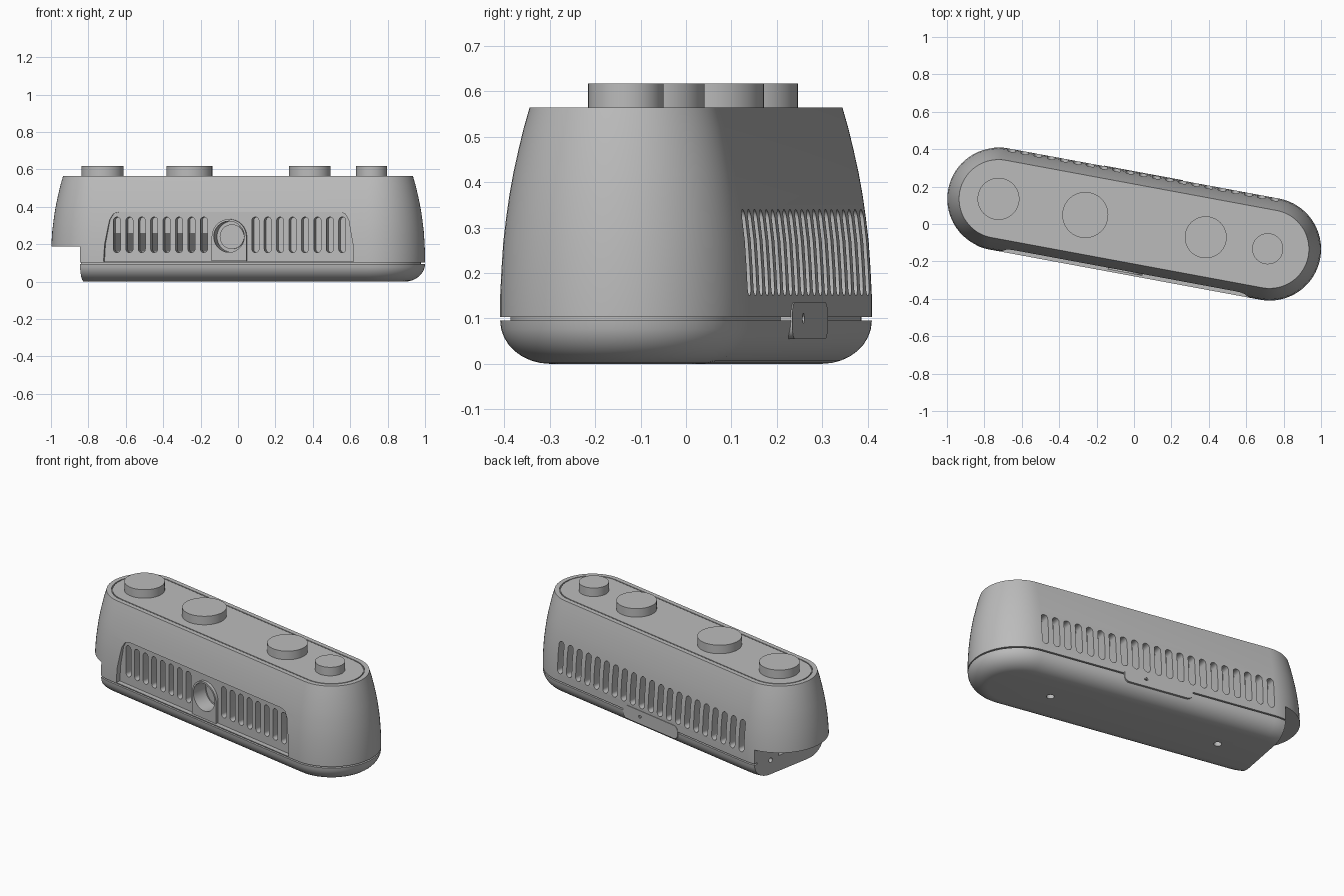
import bpy, bmesh, math

cube = bpy.data.objects.get("Cube")
if cube:
    bpy.data.objects.remove(cube)

HALF = 0.7375              # half distance between the end-cap centres
TURN = math.radians(-10.5)  # the body stands turned about z
made = []


def material(name, value):
    m = bpy.data.materials.new(name)
    m.use_nodes = True
    col = (value, value, value, 1)
    m.diffuse_color = col
    m.node_tree.nodes["Principled BSDF"].inputs["Base Color"].default_value = col
    return m


GREY = material("plain grey", 0.5)
DARK = material("dark grey", 0.12)


def finish(name, bm, mat=GREY):
    bmesh.ops.recalc_face_normals(bm, faces=bm.faces)
    me = bpy.data.meshes.new(name)
    bm.to_mesh(me)
    bm.free()
    me.materials.append(mat)
    ob = bpy.data.objects.new(name, me)
    bpy.context.scene.collection.objects.link(ob)
    made.append(ob)
    return ob


def stadium(r, n=32):
    pts = []
    for side in (1, -1):
        for i in range(n + 1):
            a = math.pi * (i / n - 0.5)
            pts.append((side * (HALF + r * math.cos(a)), side * r * math.sin(a)))
    return pts


def loft(name, profile, ring=False):
    """Stack stadium outlines; a ring closes on itself instead of being capped."""
    bm = bmesh.new()
    loops = [[bm.verts.new((x, y, z)) for x, y in stadium(r)] for r, z in profile]
    pairs = list(zip(loops, loops[1:]))
    if ring:
        pairs.append((loops[-1], loops[0]))
    else:
        bm.faces.new(loops[0])
        bm.faces.new(loops[-1])
    for a, b in pairs:
        for i in range(len(a)):
            j = (i + 1) % len(a)
            bm.faces.new((a[i], a[j], b[j], b[i]))
    return finish(name, bm)


def rounded(cx, cz, hw, hh, r, n=8):
    pts = []
    for q, (sx, sz) in enumerate([(1, 1), (-1, 1), (-1, -1), (1, -1)]):
        for i in range(n + 1):
            a = (q + i / n) * math.pi / 2
            pts.append((cx + sx * (hw - r) + r * math.cos(a),
                        cz + sz * (hh - r) + r * math.sin(a)))
    return pts


def circle(cx, cz, r, n=48):
    return [(cx + r * math.cos(2 * math.pi * i / n),
             cz + r * math.sin(2 * math.pi * i / n)) for i in range(n)]


def prism(name, outlines, a, b, axis="y", mat=GREY):
    """Extrude outlines from a to b along an axis."""
    place = {"y": lambda p, t: (p[0], t, p[1]),
             "z": lambda p, t: (p[0], p[1], t),
             "x": lambda p, t: (t, p[0], p[1])}[axis]
    bm = bmesh.new()
    for pts in outlines:
        lo = [bm.verts.new(place(p, a)) for p in pts]
        hi = [bm.verts.new(place(p, b)) for p in pts]
        bm.faces.new(lo)
        bm.faces.new(hi)
        for i in range(len(pts)):
            j = (i + 1) % len(pts)
            bm.faces.new((lo[i], lo[j], hi[j], hi[i]))
    return finish(name, bm, mat)


def cut(ob, *cutters):
    bpy.context.view_layer.objects.active = ob
    for c in cutters:
        mod = ob.modifiers.new("cut", "BOOLEAN")
        mod.operation = "DIFFERENCE"
        mod.solver = "EXACT"
        mod.object = c
        bpy.ops.object.modifier_apply(modifier=mod.name)
        made.remove(c)
        bpy.data.objects.remove(c)


# Housing: rounded base, seam groove, tapering upper shell
base = [(0.275 - 0.11 * (1 - math.sin(t * math.pi / 16)),
         0.095 * (1 - math.cos(t * math.pi / 16))) for t in range(9)]
upper = [(0.252, 0.095), (0.252, 0.103), (0.275, 0.103), (0.275, 0.15),
         (0.272, 0.21), (0.268, 0.27), (0.262, 0.32), (0.255, 0.37),
         (0.246, 0.42), (0.235, 0.47), (0.223, 0.52), (0.21, 0.565)]
housing = loft("housing", base + upper)

# Front grille panel
half = [(0.68, 0.108), (0.675, 0.2), (0.65, 0.33), (0.63, 0.363), (0.6, 0.372)]
panel = half + [(-x, z) for x, z in reversed(half)]

# Rows of ventilation slots
front_slots = [rounded(s * (0.14 + 0.0675 * i), 0.25, 0.019, 0.095, 0.0189)
               for s in (-1, 1) for i in range(8)]
back_slots = [rounded(0.0715 * i, 0.245, 0.02, 0.095, 0.0199)
              for i in range(-10, 11)]

# Open corner under the right end, with its socket hole and slit
corner = [(-0.4, -0.1), (0.4, -0.1), (0.4, 0.187), (-0.4, 0.187)]

cut(housing,
    prism("panel_cutter", [panel], -0.4, -0.247),
    prism("front_slot_cutter", front_slots, -0.4, -0.19),
    prism("back_slot_cutter", back_slots, 0.2, 0.4),
    prism("corner_cutter", [corner], -1.2, -0.81, "x"),
    prism("socket_cutter", [circle(0.14, 0.085, 0.014, 16),
                            rounded(-0.01, 0.1, 0.09, 0.006, 0.005, 3)],
          -0.9, -0.76, "x"),
    prism("bore_cutter", [circle(0, 0.24, 0.083)], -0.4, -0.17),
    prism("screw_cutter", [circle(x, 0, 0.022, 24) for x in (-0.53, 0.53)],
          -0.1, 0.05, "z"),
    loft("lid_seam_cutter", [(0.177, 0.557), (0.183, 0.557),
                             (0.183, 0.6), (0.177, 0.6)], ring=True))

# Arched lens surround and lens barrel
arch = [(-0.094, 0.11), (0.094, 0.11)] + [
    (0.094 * math.cos(a), 0.24 + 0.094 * math.sin(a))
    for a in (math.pi * i / 24 for i in range(25))]
surround = prism("lens_surround", [arch], -0.264, -0.2)
cut(surround, prism("lens_cutter", [circle(0, 0.24, 0.083)], -0.4, -0.1))
prism("lens", [circle(0, 0.24, 0.066)], -0.18, -0.165)

# Dark insert behind the lower part of the front slots
prism("slot_insert", [rounded(-0.376, 0.21, 0.27, 0.05, 0.01)],
      -0.196, -0.187, mat=DARK)

# Back port cover with its small hole
cover = prism("port_cover", [rounded(0, 0.095, 0.215, 0.04, 0.03)], 0.24, 0.278)
cut(cover, prism("cover_hole_cutter", [circle(0.08, 0.1, 0.011, 16)], 0.25, 0.4))

# Round buttons on the lid
for i, (x, r) in enumerate([(-0.737, 0.112), (-0.265, 0.123),
                            (0.39, 0.112), (0.727, 0.083)]):
    prism(f"button_{i + 1}", [circle(x, 0, r, 64)], 0.56, 0.617, "z")

# Shading and final turn
for ob in made:
    bpy.ops.object.select_all(action="DESELECT")
    ob.select_set(True)
    bpy.context.view_layer.objects.active = ob
    bpy.ops.object.shade_smooth_by_angle(angle=math.radians(25))
    ob.rotation_euler.z = TURN
